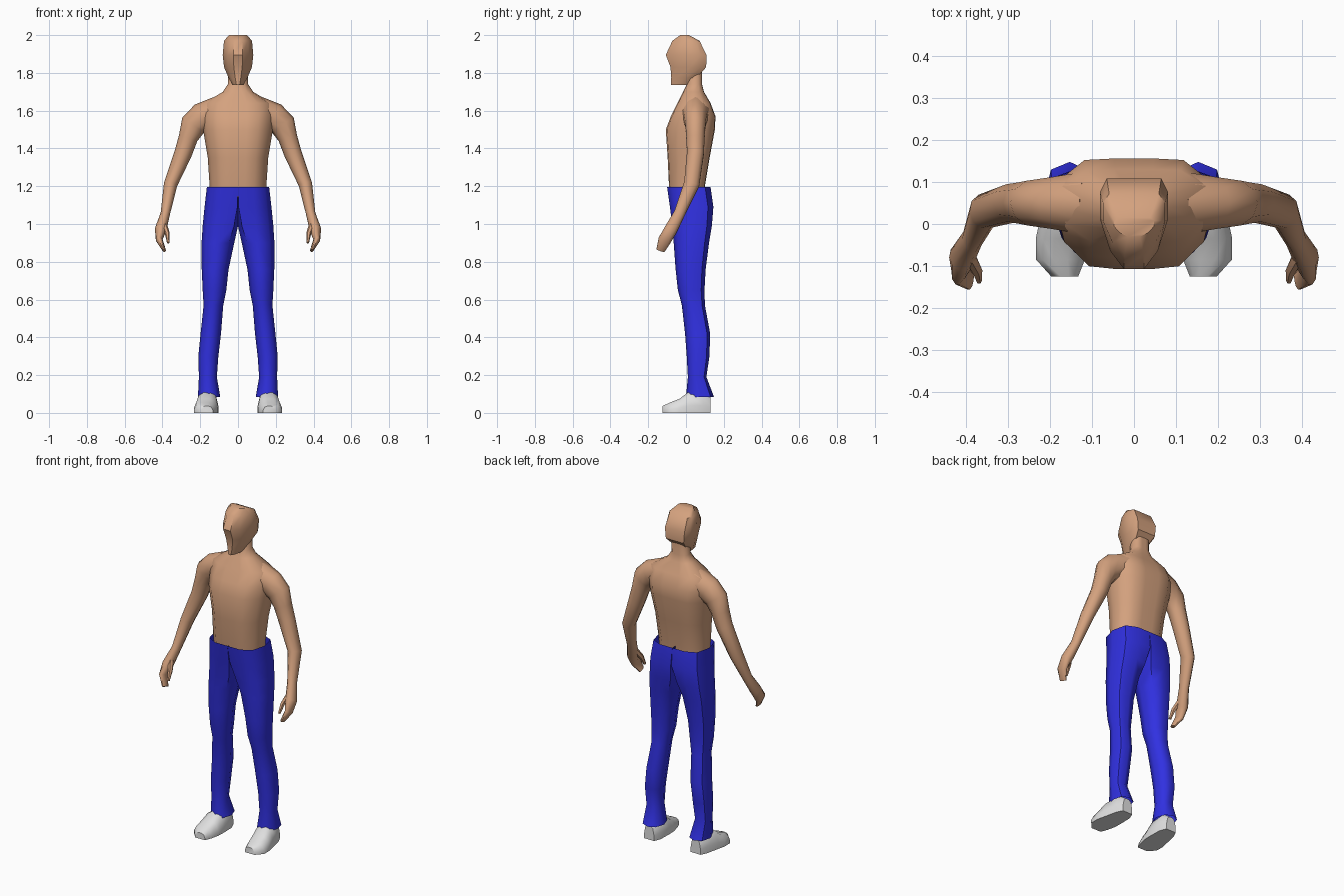
import bpy, bmesh, math
from mathutils import Vector


def material(name, rgb):
    m = bpy.data.materials.new(name)
    m.diffuse_color = (*rgb, 1)
    return m


SKIN = material("skin", (0.66, 0.36, 0.21))
BLUE = material("blue cloth", (0.03, 0.03, 0.75))
WHITE = material("shoe white", (0.75, 0.75, 0.75))


def loft(name, rings, mat, mirror=False, caps=True, angle=50):
    """Skin a list of equal-sized point rings."""
    bm = bmesh.new()
    loops = [[bm.verts.new(p) for p in r] for r in rings]
    n = len(loops[0])
    for a, b in zip(loops, loops[1:]):
        for i in range(n):
            j = (i + 1) % n
            bm.faces.new((a[i], a[j], b[j], b[i]))
    if caps:
        bm.faces.new(loops[0])
        bm.faces.new(loops[-1])
    # drop walls lying on the mirror plane
    if mirror:
        flat = [f for f in bm.faces if all(abs(v.co.x) < 1e-4 for v in f.verts)]
        bmesh.ops.delete(bm, geom=flat, context='FACES')
    bmesh.ops.recalc_face_normals(bm, faces=bm.faces)
    me = bpy.data.meshes.new(name)
    bm.to_mesh(me)
    bm.free()
    me.materials.append(mat)
    ob = bpy.data.objects.new(name, me)
    bpy.context.collection.objects.link(ob)
    bpy.ops.object.select_all(action='DESELECT')
    ob.select_set(True)
    bpy.context.view_layer.objects.active = ob
    bpy.ops.object.shade_smooth_by_angle(angle=math.radians(angle))
    if mirror:
        mod = ob.modifiers.new("mirror", 'MIRROR')
        mod.merge_threshold = 0.0005
    return ob


def level(z, hw, yf, yb, section):
    """Horizontal ring: half width, front y, back y, unit half-section."""
    pts = section + [(-u, v) for u, v in reversed(section)]
    c, h = (yf + yb) / 2, (yb - yf) / 2
    return [(u * hw, c + v * h, z) for u, v in pts]


def tube(path, sides=10):
    """Rings across a path of (x, y, z, radius across, radius along y)."""
    pts = [Vector(p[:3]) for p in path]
    rings = []
    for i, p in enumerate(path):
        t = (pts[min(i + 1, len(pts) - 1)] - pts[max(i - 1, 0)]).normalized()
        y = Vector((0, 1, 0))
        b = (y - t * y.dot(t)).normalized()
        a = t.cross(b)
        angles = [math.tau * k / sides for k in range(sides)]
        rings.append([pts[i] + a * p[3] * math.cos(q) + b * p[4] * math.sin(q) for q in angles])
    return rings


# torso and neck
BODY = [(0.25, -1), (0.58, -0.95), (0.9, -0.5), (1, 0), (0.95, 0.55), (0.62, 0.97), (0.25, 1)]
loft("torso_and_neck", [level(*r, BODY) for r in [
    (1.14, 0.148, -0.08, 0.095),
    (1.20, 0.150, -0.09, 0.100),
    (1.35, 0.160, -0.097, 0.125),
    (1.50, 0.185, -0.107, 0.153),
    (1.57, 0.190, -0.080, 0.156),
    (1.64, 0.180, -0.045, 0.130),
    (1.70, 0.080, -0.015, 0.095),
    (1.74, 0.054, 0.005, 0.085),
    (1.84, 0.050, 0.005, 0.085)]], SKIN)

# head, narrow at the face and broad at the back
HEAD = [(0.3, -1), (0.7, -0.6), (1, 0.1), (1, 0.7), (0.8, 1)]
loft("head", [level(*r, HEAD) for r in [
    (1.735, 0.028, -0.080, 0.020),
    (1.775, 0.050, -0.078, 0.055),
    (1.830, 0.074, -0.082, 0.107),
    (1.895, 0.081, -0.107, 0.108),
    (1.970, 0.074, -0.072, 0.072),
    (2.000, 0.048, -0.030, 0.015)]], SKIN, angle=40)

# arms with mitten hands
loft("arms", tube([
    (0.100, 0.050, 1.600, 0.078, 0.080),
    (0.190, 0.050, 1.562, 0.080, 0.064),
    (0.237, 0.050, 1.525, 0.070, 0.056),
    (0.264, 0.050, 1.455, 0.051, 0.051),
    (0.290, 0.050, 1.375, 0.047, 0.047),
    (0.357, 0.030, 1.210, 0.036, 0.043),
    (0.385, -0.035, 1.055, 0.025, 0.031),
    (0.410, -0.080, 0.970, 0.031, 0.036),
    (0.417, -0.113, 0.915, 0.018, 0.036),
    (0.390, -0.135, 0.860, 0.009, 0.024)]), SKIN, mirror=True)
loft("thumbs", tube([
    (0.392, -0.075, 1.000, 0.015, 0.018),
    (0.374, -0.110, 0.950, 0.013, 0.015),
    (0.369, -0.135, 0.900, 0.007, 0.009)], 6), SKIN, mirror=True)

# trousers: half a pelvis that turns into a round leg, mirrored
def trouser_ring(z, xi, xo, yf, yb, t):
    half = [(0.16 * t, -1 + 0.25 * t), (0.5, -1), (0.86, -0.72), (1, 0),
            (0.88, 0.75), (0.5, 1), (0.16 * t, 1 - 0.25 * t), (0, 0)]
    c, h = (yf + yb) / 2, (yb - yf) / 2
    return [(xi + u * (xo - xi), c + v * h, z) for u, v in half]


loft("trousers", [trouser_ring(*r) for r in [
    (1.195, 0, 0.165, -0.100, 0.130, 0),
    (1.09, 0, 0.177, -0.085, 0.145, 0.1),
    (0.99, 0, 0.187, -0.073, 0.137, 0.7),
    (0.90, 0.020, 0.193, -0.065, 0.122, 1),
    (0.76, 0.050, 0.192, -0.055, 0.104, 1),
    (0.65, 0.062, 0.187, -0.043, 0.098, 1),
    (0.57, 0.078, 0.182, -0.022, 0.100, 1),
    (0.42, 0.090, 0.198, -0.005, 0.128, 1),
    (0.30, 0.104, 0.210, 0.004, 0.124, 1),
    (0.19, 0.112, 0.207, 0.010, 0.108, 1),
    (0.085, 0.094, 0.212, 0.000, 0.148, 1)]], BLUE, mirror=True, caps=False)

# shoes, lofted from heel to toe
def shoe_ring(y, xc, hw, h):
    half = [(1, 0), (1, 0.35), (0.75, 0.85), (0.3, 1)]
    pts = half + [(-u, v) for u, v in reversed(half)]
    return [(xc + u * hw, y, v * h) for u, v in pts]


loft("shoes", [shoe_ring(*r) for r in [
    (0.130, 0.155, 0.033, 0.085),
    (0.090, 0.156, 0.050, 0.115),
    (0.010, 0.164, 0.060, 0.108),
    (-0.035, 0.170, 0.064, 0.074),
    (-0.085, 0.175, 0.058, 0.055),
    (-0.125, 0.165, 0.032, 0.036)]], WHITE, mirror=True)
